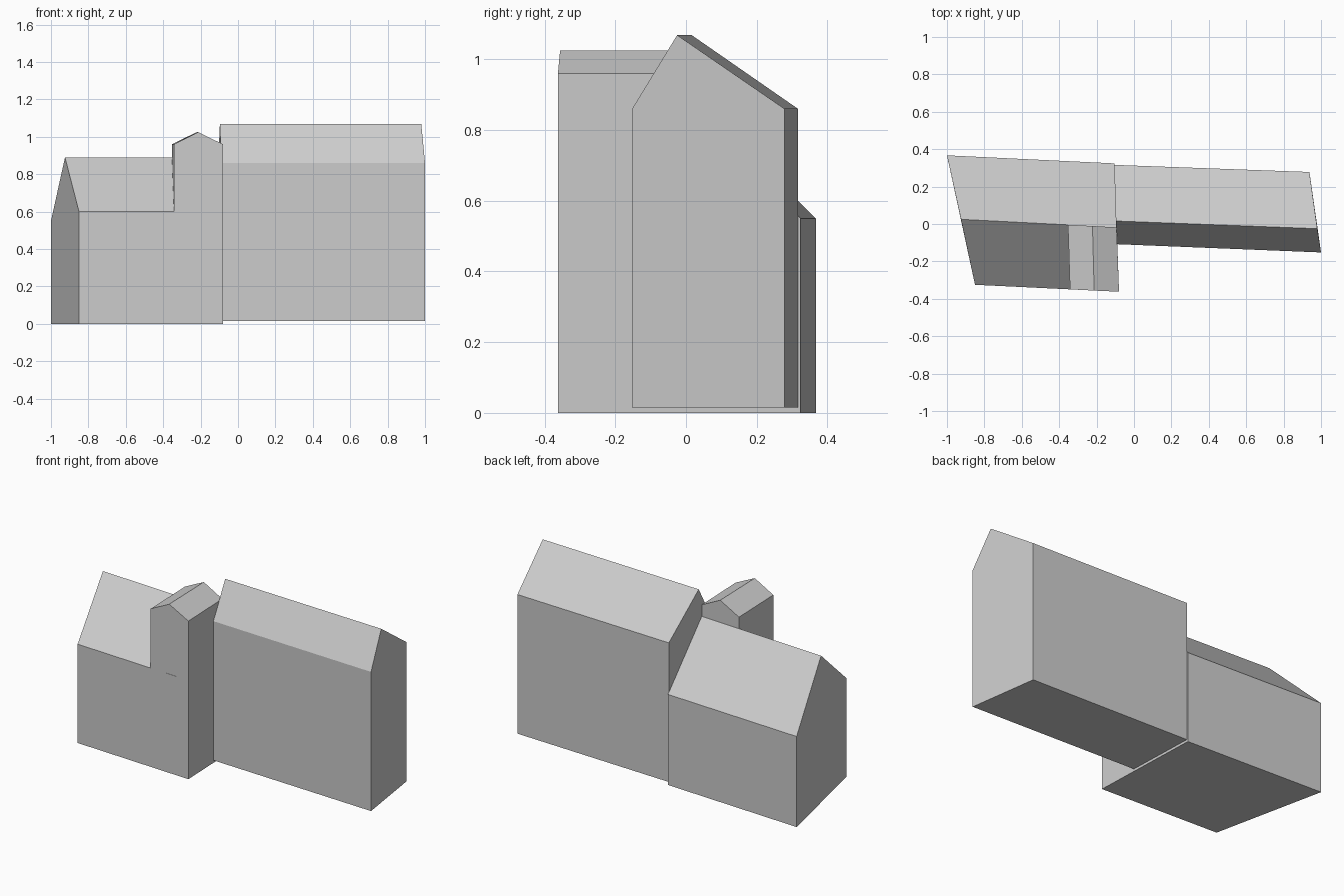
import bpy
import bmesh

default = bpy.data.objects.get("Cube")
if default:
    bpy.data.objects.remove(default, do_unlink=True)

# One plain grey for the whole massing
grey = bpy.data.materials.new("light_grey")
grey.use_nodes = True
colour = (0.6, 0.6, 0.6, 1)
grey.diffuse_color = colour
grey.node_tree.nodes["Principled BSDF"].inputs["Base Color"].default_value = colour


def gable_end(a, ridge, b, base, eave_a, top, eave_b):
    """Five corners of a gable wall: wall foot a, eave a, ridge, eave b, wall foot b."""
    return [(*a, base), (*a, eave_a), (*ridge, top), (*b, eave_b), (*b, base)]


def gabled_block(name, end_1, end_2, floor=True):
    """Join two gable ends with walls, roof slopes and, if wanted, a floor."""
    bm = bmesh.new()
    one = [bm.verts.new(p) for p in end_1]
    two = [bm.verts.new(p) for p in end_2]
    bm.faces.new(one)
    bm.faces.new(two[::-1])
    for i in range(5 if floor else 4):
        j = (i + 1) % 5
        bm.faces.new((one[j], one[i], two[i], two[j]))
    bmesh.ops.recalc_face_normals(bm, faces=bm.faces)
    mesh = bpy.data.meshes.new(name)
    bm.to_mesh(mesh)
    bm.free()
    mesh.materials.append(grey)
    obj = bpy.data.objects.new(name, mesh)
    bpy.context.collection.objects.link(obj)
    return obj


# Low wing with a skewed outer gable
low = dict(base=0, eave_a=0.6, top=0.89, eave_b=0.55)
gabled_block(
    "low_wing",
    gable_end((-0.85, -0.325), (-0.925, 0.025), (-1.0, 0.367), **low),
    gable_end((-0.08, -0.362), (-0.093, -0.018), (-0.105, 0.324), **low))

# Tall wing, its ridge set towards the front
tall = dict(base=0.015, eave_a=0.86, top=1.068, eave_b=0.86)
gabled_block(
    "tall_wing",
    gable_end((-0.09, -0.108), (-0.097, 0.016), (-0.106, 0.316), **tall),
    gable_end((1.0, -0.152), (0.98, -0.025), (0.938, 0.278), **tall))

# Dormer flush with the low wing's front, its foot following the roof slope
dormer = dict(eave_a=0.96, top=1.025, eave_b=0.96)
gabled_block(
    "dormer",
    gable_end((-0.342, -0.349), (-0.213, -0.356), (-0.08, -0.362), base=0.6, **dormer),
    gable_end((-0.353, -0.004), (-0.222, -0.011), (-0.093, -0.018), base=0.89, **dormer),
    floor=False)
